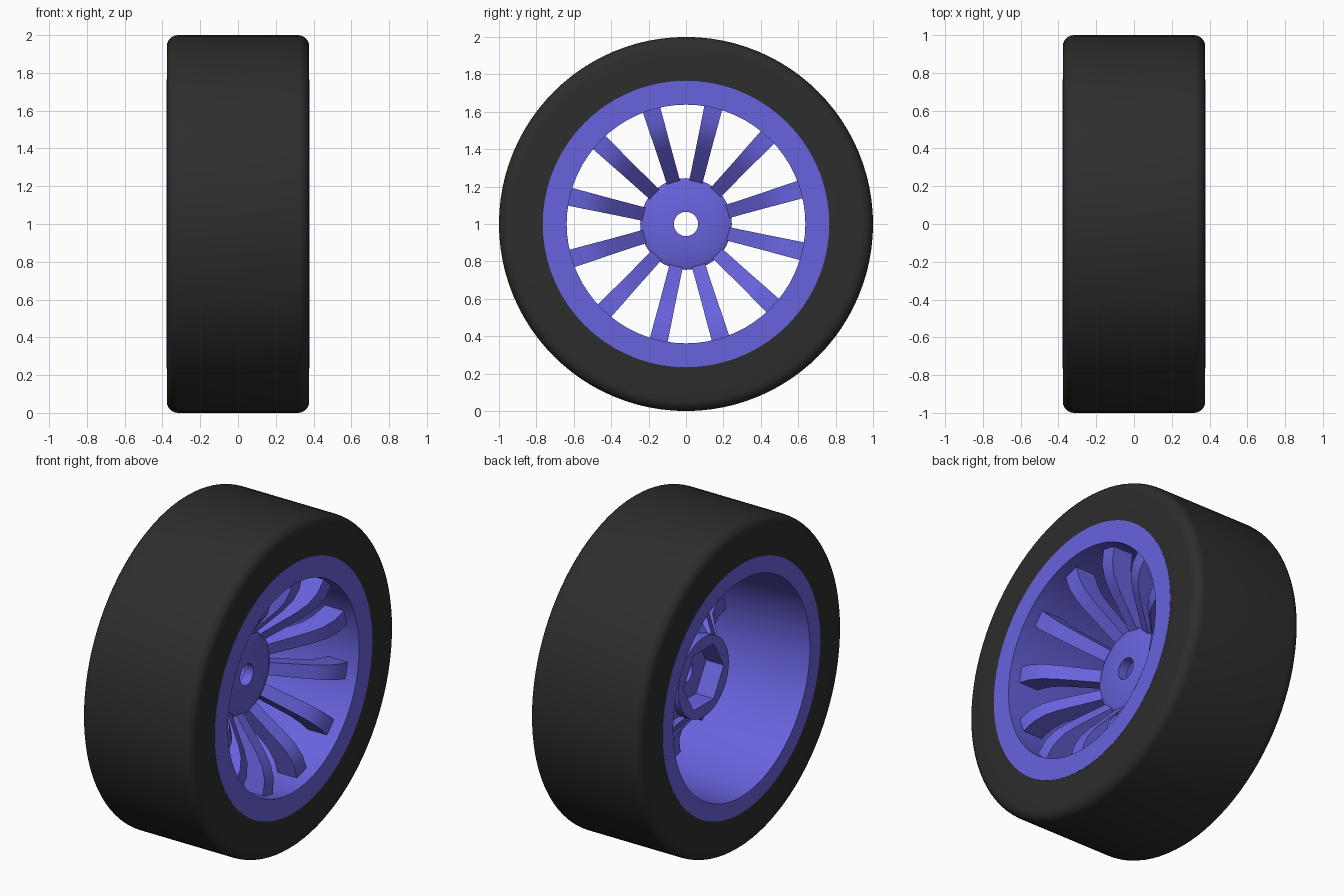
import bpy, bmesh
from math import sin, cos, pi, radians

if "Cube" in bpy.data.objects:
    bpy.data.objects.remove(bpy.data.objects["Cube"])

CENTRE_Z = 1.0


def material(name, rgb):
    m = bpy.data.materials.new(name)
    m.diffuse_color = (*rgb, 1)
    m.use_nodes = True
    m.node_tree.nodes["Principled BSDF"].inputs["Base Color"].default_value = m.diffuse_color
    return m


rubber = material("rubber", (0.026, 0.026, 0.026))
purple = material("purple", (0.14, 0.125, 0.73))


def finish(bm, name, mat, angle=30):
    bmesh.ops.recalc_face_normals(bm, faces=bm.faces)
    mesh = bpy.data.meshes.new(name)
    bm.to_mesh(mesh)
    bm.free()
    mesh.materials.append(mat)
    ob = bpy.data.objects.new(name, mesh)
    ob.location.z = CENTRE_Z
    bpy.context.collection.objects.link(ob)
    bpy.ops.object.select_all(action='DESELECT')
    ob.select_set(True)
    bpy.context.view_layer.objects.active = ob
    bpy.ops.object.shade_smooth_by_angle(angle=radians(angle))
    return ob


def lathe(name, profile, segments, mat):
    """Spin a closed (x, radius) loop about x; a radius may be a function of angle."""
    bm = bmesh.new()
    rings = []
    for i in range(segments):
        t = 2 * pi * i / segments
        ring = []
        for x, r in profile:
            r = r(t) if callable(r) else r
            ring.append(bm.verts.new((x, r * cos(t), r * sin(t))))
        rings.append(ring)
    n = len(profile)
    for i in range(segments):
        a, b = rings[i], rings[(i + 1) % segments]
        for j in range(n):
            k = (j + 1) % n
            bm.faces.new((a[j], a[k], b[k], b[j]))
    return finish(bm, name, mat)


# Tyre: square section with rounded shoulders
HALF, FILLET = 0.377, 0.06
arc = [(HALF - FILLET + FILLET * cos(a), 1 - FILLET + FILLET * sin(a))
       for a in (i * pi / 12 for i in range(7))]
half = [(HALF, 0.762)] + arc
lathe("tyre", half + [(-x, r) for x, r in reversed(half)], 96, rubber)

# Rim: outer band with flat lips and a slightly tapered bore
lathe("rim", [(0.378, 0.638), (0.378, 0.766), (-0.378, 0.766), (-0.378, 0.665),
              (-0.30, 0.66), (0.15, 0.64)], 72, purple)


# Hub: disc with axle hole and hexagonal socket at the back
def hexagon(t):
    return 0.195 * cos(pi / 6) / cos(t % (pi / 3) - pi / 6)


lathe("hub", [(0.06, 0.065), (0.06, 0.215), (0.045, 0.245), (-0.12, 0.245),
              (-0.12, hexagon), (0.0, hexagon), (0.0, 0.065)], 48, purple)

# Spokes: twelve bent bars, (front x, back x, radius, half width)
section = [(0.04, -0.09, 0.22, 0.036), (0.22, 0.08, 0.41, 0.041),
           (0.27, 0.135, 0.475, 0.043), (0.30, 0.165, 0.55, 0.046),
           (0.305, 0.175, 0.66, 0.049)]
bm = bmesh.new()
for i in range(12):
    t = radians(16.8 + 30 * i)
    rows = []
    for front, back, r, w in section:
        row = []
        for x, s in ((front, -w), (front, w), (back, w), (back, -w)):
            row.append(bm.verts.new((x, r * cos(t) - s * sin(t), r * sin(t) + s * cos(t))))
        rows.append(row)
    for a, b in zip(rows, rows[1:]):
        for j in range(4):
            k = (j + 1) % 4
            bm.faces.new((a[j], a[k], b[k], b[j]))
    bm.faces.new(rows[0])
    bm.faces.new(rows[-1])
finish(bm, "spokes", purple)
